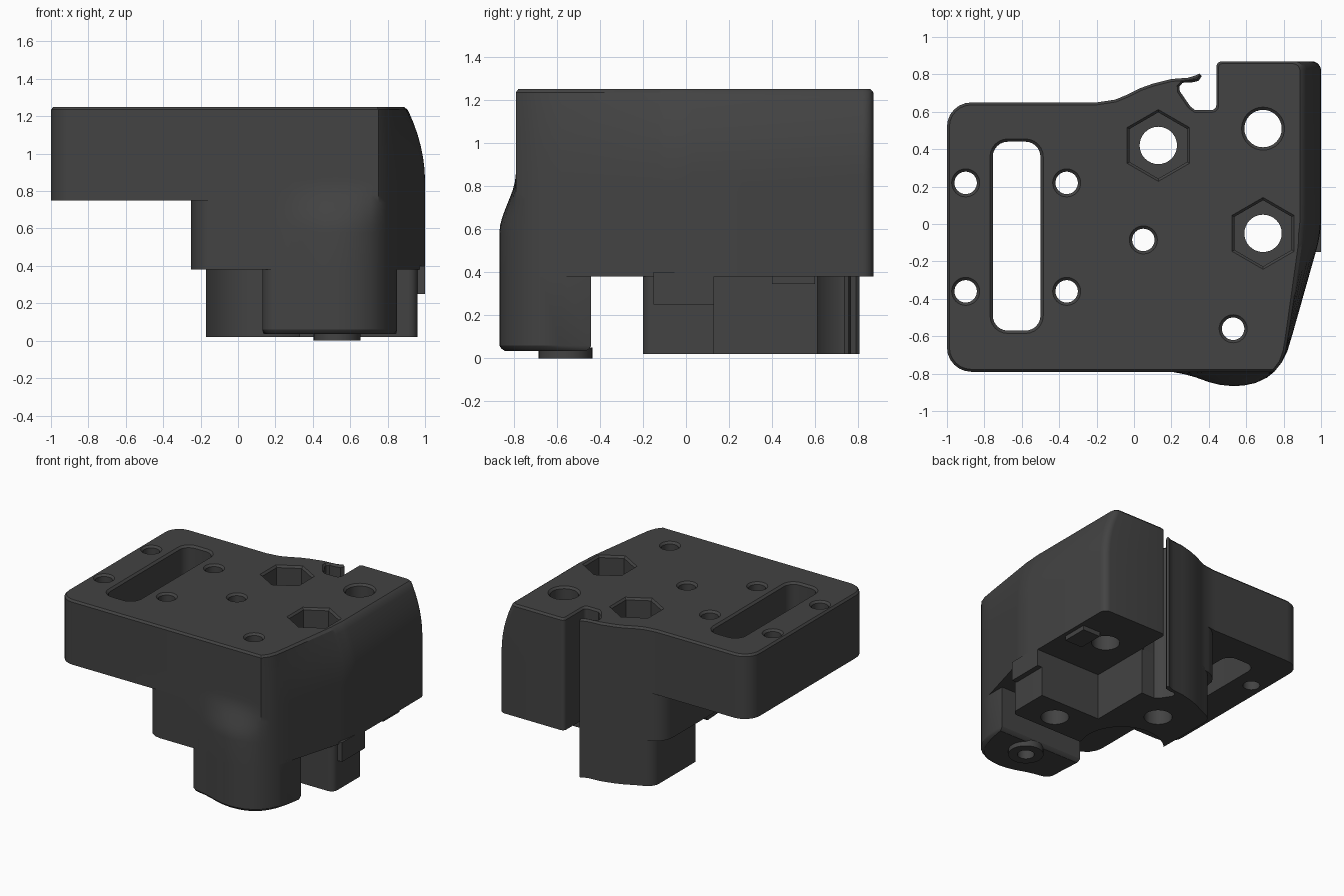
import bpy, bmesh, math

if "Cube" in bpy.data.objects:
    bpy.data.objects.remove(bpy.data.objects["Cube"])

mat = bpy.data.materials.new("charcoal_plastic")
mat.diffuse_color = (0.056, 0.056, 0.056, 1)
mat.use_nodes = True
mat.node_tree.nodes["Principled BSDF"].inputs["Base Color"].default_value = mat.diffuse_color


def rounded(pts, steps=6):
    """Turn (x, y[, radius]) corners into a smooth closed outline."""
    out, n = [], len(pts)
    for i, p in enumerate(pts):
        r = p[2] if len(p) > 2 else 0
        if not r:
            out.append((p[0], p[1]))
            continue
        ends = []
        for q in (pts[i - 1], pts[(i + 1) % n]):
            d = math.hypot(q[0] - p[0], q[1] - p[1])
            ends.append(((q[0] - p[0]) / d, (q[1] - p[1]) / d))
        (ax, ay), (bx, by) = ends
        for k in range(steps + 1):
            t = k / steps * math.pi / 2
            u, v = 1 - math.sin(t), 1 - math.cos(t)
            out.append((p[0] + r * (ax * u + bx * v), p[1] + r * (ay * u + by * v)))
    return out


def inset(pts, d):
    """Offset an outline inward by d."""
    area = sum(pts[i - 1][0] * p[1] - p[0] * pts[i - 1][1] for i, p in enumerate(pts))
    s = 1 if area > 0 else -1
    out = []
    for i, p in enumerate(pts):
        a, b = pts[i - 1], pts[(i + 1) % len(pts)]
        tx, ty = b[0] - a[0], b[1] - a[1]
        l = math.hypot(tx, ty) or 1
        out.append((p[0] - s * ty / l * d, p[1] + s * tx / l * d))
    return out


def loft(name, levels):
    """Skin a stack of (z, outline) levels and cap both ends."""
    bm = bmesh.new()
    rings = [[bm.verts.new((x, y, z)) for x, y in pts] for z, pts in levels]
    n = len(rings[0])
    for a, b in zip(rings, rings[1:]):
        for i in range(n):
            j = (i + 1) % n
            bm.faces.new((a[i], a[j], b[j], b[i]))
    bm.faces.new(rings[0][::-1])
    bm.faces.new(rings[-1])
    bmesh.ops.recalc_face_normals(bm, faces=bm.faces)
    me = bpy.data.meshes.new(name)
    bm.to_mesh(me)
    bm.free()
    me.materials.append(mat)
    ob = bpy.data.objects.new(name, me)
    bpy.context.collection.objects.link(ob)
    return ob


def prism(name, pts, z0, z1):
    return loft(name, [(z0, pts), (z1, pts)])


def box(name, x0, x1, y0, y1, z0, z1):
    return prism(name, [(x0, y0), (x1, y0), (x1, y1), (x0, y1)], z0, z1)


def circle(x, y, r, n=32, turn=0):
    return [(x + r * math.cos(turn + 2 * math.pi * i / n),
             y + r * math.sin(turn + 2 * math.pi * i / n)) for i in range(n)]


def countersunk(name, pts, z0, flare=0.015):
    """Cutter through the top face with a small chamfered mouth."""
    wide = inset(pts, -flare)
    return loft(name, [(z0, pts), (1.25 - flare, pts), (1.25, wide), (1.3, wide)])


def cut(ob, cutters):
    bpy.context.view_layer.objects.active = ob
    for c in cutters:
        m = ob.modifiers.new("cut", 'BOOLEAN')
        m.operation, m.solver, m.object = 'DIFFERENCE', 'EXACT', c
        bpy.ops.object.modifier_apply(modifier=m.name)


# Shared outlines: rear spring flap and rounded front nose
FLAP = [(-0.1, 0.665), (-0.04, 0.69), (0.03, 0.725), (0.1, 0.75), (0.2, 0.775), (0.29, 0.782),
        (0.33, 0.795), (0.35, 0.805), (0.362, 0.79), (0.345, 0.765), (0.31, 0.757), (0.26, 0.755),
        (0.243, 0.735), (0.245, 0.71), (0.3, 0.63), (0.325, 0.61)]
NOSE = [(0.82, -0.68), (0.79, -0.74), (0.75, -0.79), (0.71, -0.822), (0.65, -0.85), (0.59, -0.863),
        (0.53, -0.867), (0.46, -0.86), (0.4, -0.845), (0.33, -0.82), (0.27, -0.803), (0.2, -0.79)]

# Main body: curved right flank and a nose that fades out upward
outline = rounded([(-1, -0.79, 0.13), (-1, 0.65, 0.13), (-0.2, 0.65)] + FLAP +
                  [(0.44, 0.61, 0.025), (0.44, 0.87, 0.03), (1, 0.87, 0.05), (1, -0.05, 0.08),
                   (0.85, -0.58)] + NOSE)


def body_level(z):
    d = 0.1 * max(0, (z - 0.85) / 0.4) ** 2
    t = min(1, max(0, (0.86 - z) / 0.28))
    b = t * t * (3 - 2 * t)
    pts = []
    for x, y in outline:
        if x > 0.72:
            x -= d * min(1, max(0, (y + 0.75) / 0.7))
        if y < -0.79:
            y = -0.79 + (y + 0.79) * b
        pts.append((x, y))
    return pts


zs = [0.38, 0.58, 0.62, 0.66, 0.7, 0.74, 0.78, 0.82, 0.86, 0.92, 0.98, 1.04, 1.1, 1.16, 1.2, 1.235]
body = loft("body", [(z, body_level(z)) for z in zs] + [(1.25, inset(body_level(1.25), 0.013))])

# Rear leg with the scooped front-left corner
scoop = [(0.05 + 0.3 * math.cos(math.radians(a)), -0.08 + 0.3 * math.sin(math.radians(a)))
         for a in range(135, -24, -9)]
rear_leg = prism("rear_leg", rounded(
    [(-0.17, 0.125)] + scoop + [(0.33, -0.2), (0.96, -0.2, 0.05), (0.96, 0.13), (0.44, 0.13),
     (0.44, 0.61)] + FLAP[::-1] + [(-0.17, 0.635, 0.06)]), 0.02, 0.40)
box("flank_shoulder", 0.85, 1.0, -0.15, 0.13, 0.25, 0.40)
box("latch_ridge", 0.82, 0.97, 0.4, 0.6, 0.345, 0.39)

# Front post with softened foot and a locating boss
post_outline = rounded([(0.13, -0.44), (0.85, -0.44), (0.85, -0.58)] + NOSE + [(0.13, -0.77, 0.06)])
post = loft("front_post", [(0.035, inset(post_outline, 0.025)), (0.045, inset(post_outline, 0.01)),
                           (0.06, post_outline), (0.40, post_outline)])
boss = prism("post_boss", circle(0.53, -0.56, 0.125), 0, 0.05)

# Cutter that clears the space under the wing
under_wing = prism("under_wing_cutter", [
    (-1.2, -1), (-0.12, -1), (-0.12, -0.79), (-0.165, -0.781), (-0.21, -0.75), (-0.24, -0.7),
    (-0.25, -0.65), (-0.25, 0.52), (-0.24, 0.57), (-0.215, 0.61), (-0.17, 0.645), (-0.12, 0.665),
    (-0.12, 1), (-1.2, 1)], 0.2, 0.75)

# Holes, nut pockets and slot
small = [countersunk("small_hole_cutter", circle(x, y, 0.06), -0.1) for x, y in
         ((-0.9, 0.22), (-0.36, 0.22), (-0.9, -0.36), (-0.36, -0.36), (0.05, -0.085), (0.53, -0.56))]
nuts = ((0.13, 0.42), (0.69, -0.05))
large = [prism("bolt_hole_cutter", circle(x, y, 0.1), -0.1, 1.3) for x, y in nuts]
large.append(countersunk("rear_hole_cutter", circle(0.69, 0.51, 0.1), -0.1))
hexes = [countersunk("nut_pocket_cutter", circle(x, y, 0.177, 6, math.pi / 6), 1.0) for x, y in nuts]
slot = countersunk("slot_cutter", rounded([(-0.755, -0.57, 0.08), (-0.5, -0.57, 0.08),
                                           (-0.5, 0.44, 0.08), (-0.755, 0.44, 0.08)]), 0.5)

cut(body, [under_wing, slot] + small + large + hexes)
cut(rear_leg, large[:2])
cut(post, small[-1:])
cut(boss, small[-1:])
for c in [under_wing, slot] + small + large + hexes:
    bpy.data.objects.remove(c)

# Smooth shading with crisp edges
bpy.ops.object.select_all(action='SELECT')
bpy.ops.object.shade_smooth_by_angle(angle=math.radians(30))
